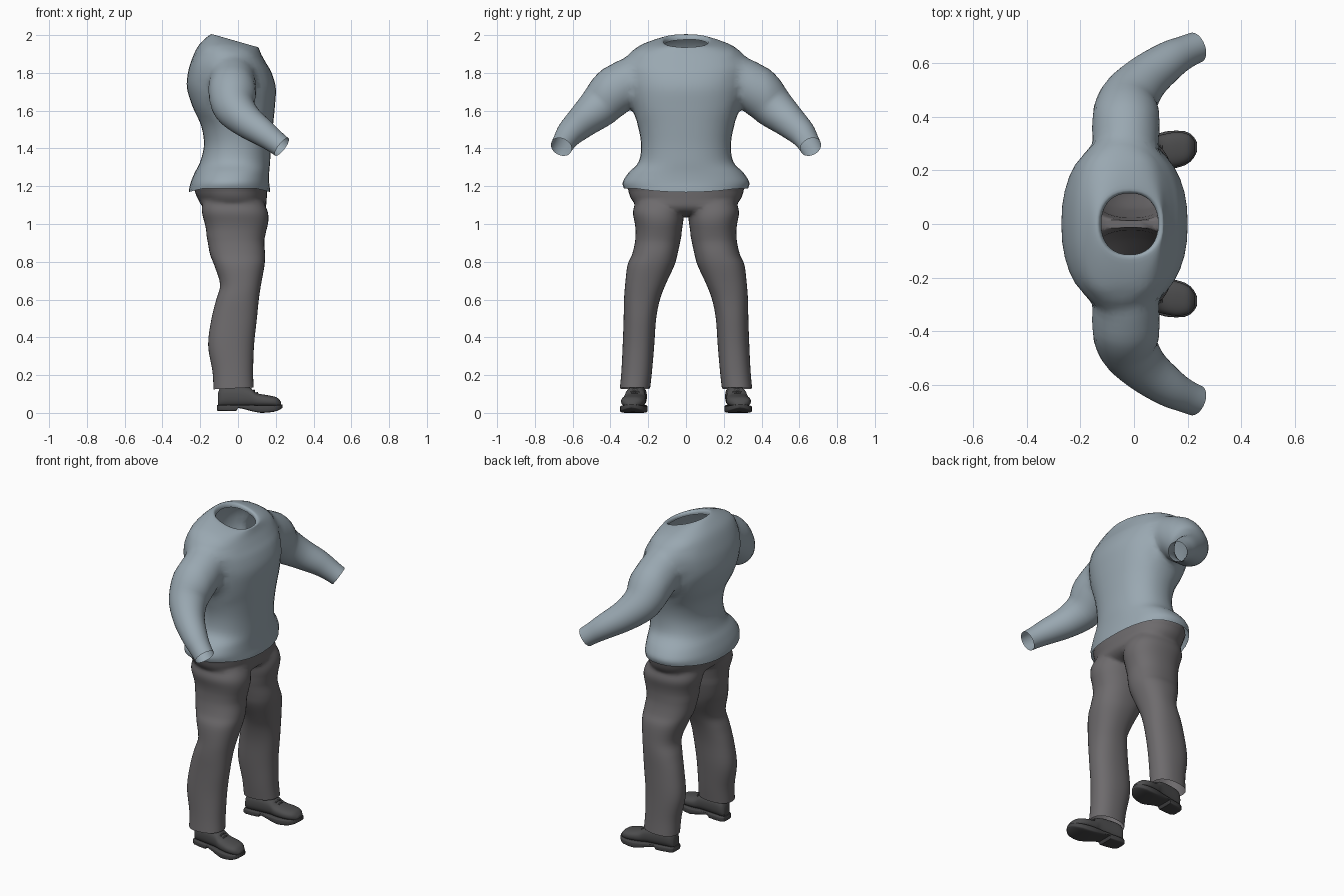
import bpy, bmesh, math
from mathutils import Vector

if "Cube" in bpy.data.objects:
    bpy.data.objects.remove(bpy.data.objects["Cube"])

SIDES = 36


def material(name, color):
    m = bpy.data.materials.new(name)
    m.use_nodes = True
    m.diffuse_color = (*color, 1)
    bsdf = m.node_tree.nodes["Principled BSDF"]
    bsdf.inputs["Base Color"].default_value = (*color, 1)
    bsdf.inputs["Roughness"].default_value = 0.8
    return m


SHIRT = material("blue grey knit", (0.32, 0.39, 0.44))
CLOTH = material("grey cloth", (0.155, 0.147, 0.153))
LEATHER = material("dark leather", (0.075, 0.075, 0.077))
SOLE = material("dark rubber", (0.06, 0.06, 0.062))


def smooth_rows(rows, steps):
    """Catmull-Rom interpolation of rows of numbers."""
    out = []
    for i in range(len(rows) - 1):
        a, b, c, d = (rows[max(0, min(len(rows) - 1, i + k))] for k in (-1, 0, 1, 2))
        for s in range(steps):
            t = s / steps
            out.append([q + t * ((r - p) / 2 + t * ((p - 2.5 * q + 2 * r - w / 2)
                        + t * (1.5 * (q - r) + (w - p) / 2)))
                        for p, q, r, w in zip(a, b, c, d)])
    return out + [list(rows[-1])]


def ring(center, u, v, power=2.0):
    """Superellipse around a center with half axes u and v."""
    def bend(k):
        return math.copysign(abs(k) ** (2 / power), k)
    angles = [math.tau * i / SIDES for i in range(SIDES)]
    return [Vector(center) + Vector(u) * bend(math.cos(a)) + Vector(v) * bend(math.sin(a))
            for a in angles]


def loft(name, rings, mat):
    """Closed skin through rings, with one big face at each end."""
    bm = bmesh.new()
    loops = [[bm.verts.new(p) for p in r] for r in rings]
    for a, b in zip(loops, loops[1:]):
        for i in range(SIDES):
            j = (i + 1) % SIDES
            bm.faces.new((a[i], a[j], b[j], b[i]))
    bm.faces.new(loops[0])
    bm.faces.new(loops[-1])
    bmesh.ops.recalc_face_normals(bm, faces=bm.faces)
    me = bpy.data.meshes.new(name)
    bm.to_mesh(me)
    bm.free()
    me.materials.append(mat)
    ob = bpy.data.objects.new(name, me)
    bpy.context.collection.objects.link(ob)
    return ob


def upright(rows, power, steps=4):
    """Rings from rows of z, x min, x max, y min, y max, tilt."""
    return [ring(((a + b) / 2, (c + d) / 2, z), ((b - a) / 2, 0, tilt * (b - a) / 2),
                 (0, (d - c) / 2, 0), power)
            for z, a, b, c, d, tilt in smooth_rows(rows, steps)]


def shade(ob, angle):
    bpy.ops.object.select_all(action='DESELECT')
    ob.select_set(True)
    bpy.context.view_layer.objects.active = ob
    bpy.ops.object.shade_smooth_by_angle(angle=math.radians(angle))


def fuse(base, parts, near_seam):
    """Unite parts with the base, open the ends and soften the seams."""
    for p in parts:
        mod = base.modifiers.new("join", 'BOOLEAN')
        mod.operation, mod.solver, mod.object = 'UNION', 'EXACT', p
    bpy.context.view_layer.update()
    me = bpy.data.meshes.new_from_object(base.evaluated_get(bpy.context.evaluated_depsgraph_get()))
    base.modifiers.clear()
    base.data = me
    for p in parts:
        bpy.data.objects.remove(p)
    bm = bmesh.new()
    bm.from_mesh(me)
    caps = [f for f in bm.faces if len(f.verts) > SIDES * 0.7]
    bmesh.ops.delete(bm, geom=caps, context='FACES')
    bmesh.ops.remove_doubles(bm, verts=bm.verts, dist=0.004)
    soft = [v for v in bm.verts if not v.is_boundary and near_seam(v.co)]
    for _ in range(6):
        bmesh.ops.smooth_vert(bm, verts=soft, factor=0.5,
                              use_axis_x=True, use_axis_y=True, use_axis_z=True)
    bm.to_mesh(me)
    bm.free()
    shade(base, 60)


# Sweater body, from hem to rolled collar: z, back, front, half width, tilt
body = [(1.18, -.26, .17, .325, 0), (1.22, -.25, .165, .335, 0), (1.27, -.23, .165, .305, 0),
        (1.33, -.20, .17, .25, 0), (1.42, -.18, .175, .238, 0), (1.52, -.195, .185, .255, 0),
        (1.62, -.24, .195, .295, 0), (1.72, -.27, .2, .315, 0), (1.80, -.265, .178, .33, 0),
        (1.86, -.245, .15, .33, -.05), (1.915, -.215, .125, .295, -.12),
        (1.952, -.175, .113, .215, -.2), (1.97, -.14, .108, .135, -.28),
        (1.962, -.125, .093, .117, -.28), (1.945, -.122, .09, .115, -.28)]
rings = upright([(z, a, b, -w, w, t) for z, a, b, w, t in body], 2.25)
for p in rings[0]:
    p.z += 0.09 * p.y ** 2 / 0.33 - 0.012
sweater = loft("sweater", rings, SHIRT)

# Sleeves: x, y, z, radius along a bent path
sleeve = [(-.03, .20, 1.79, .095), (-.03, .29, 1.765, .122), (-.03, .38, 1.70, .13),
          (-.02, .46, 1.62, .112), (.04, .54, 1.55, .09), (.13, .61, 1.485, .073),
          (.19, .642, 1.44, .062), (.232, .66, 1.408, .058)]


def sleeve_rings(side):
    path = smooth_rows(sleeve, 4)
    out = []
    for i, (x, y, z, r) in enumerate(path):
        a, b = path[max(i - 1, 0)], path[min(i + 1, len(path) - 1)]
        t = (Vector(b[:3]) - Vector(a[:3])).normalized()
        u = t.cross(Vector((0, .7, .7))).normalized()
        v = t.cross(u)
        out.append([Vector((p.x, p.y * side, p.z)) for p in ring((x, y, z), u * r, v * r)])
    return out


arms = [loft("sleeve", sleeve_rings(s), SHIRT) for s in (1, -1)]
fuse(sweater, arms, lambda c: .25 < abs(c.y) < .42 and c.z > 1.54)

# Trousers: hips, then a leg on each side
hips = [(1.045, -.10, .07, -.05, .05, 0), (1.06, -.15, .12, -.16, .16, 0),
        (1.09, -.19, .15, -.25, .25, 0), (1.13, -.215, .155, -.295, .295, 0),
        (1.18, -.235, .158, -.312, .312, 0), (1.23, -.225, .15, -.305, .305, 0)]
leg = [(.13, -.13, .083, .19, .35, .05), (.22, -.135, .08, .18, .342, 0),
       (.36, -.158, .085, .168, .335, 0), (.5, -.14, .1, .158, .33, 0),
       (.6, -.115, .11, .138, .328, 0), (.68, -.095, .122, .108, .322, 0),
       (.78, -.125, .14, .062, .31, 0), (.84, -.148, .143, .045, .285, 0),
       (.92, -.163, .14, .028, .268, 0), (1.0, -.178, .163, .014, .272, 0),
       (1.06, -.195, .163, .008, .285, 0), (1.11, -.19, .14, .015, .27, 0),
       (1.15, -.17, .11, .04, .25, 0)]
trousers = loft("trousers", upright(hips, 2.3), CLOTH)
legs = []
for s in (1, -1):
    skin = upright(leg, 2.3)
    legs.append(loft("leg", [[Vector((p.x, p.y * s, p.z)) for p in r] for r in skin], CLOTH))
fuse(trousers, legs, lambda c: .96 < c.z < 1.18)

# Shoes: rows of x, half width, bottom, top
upper = [(-.107, .028, .03, .10), (-.085, .045, .03, .14), (-.01, .05, .03, .145),
         (.06, .054, .03, .135), (.10, .06, .03, .105), (.16, .064, .03, .093),
         (.205, .05, .03, .082), (.228, .022, .03, .058)]
sole = [(-.112, .03, .012, .04), (-.095, .047, .01, .042), (-.01, .052, .01, .042),
        (0, .053, .026, .042), (.05, .058, .015, .042), (.12, .071, 0, .04),
        (.19, .064, .006, .04), (.223, .04, .018, .043), (.236, .014, .028, .046)]


def foot_line(x):
    return .262 + .11 * x


def shoe_part(name, rows, side, power, steps, mat):
    rings = [ring((x, side * foot_line(x), (a + b) / 2), (0, w, 0), (0, 0, (b - a) / 2), power)
             for x, w, a, b in smooth_rows(rows, steps)]
    shade(loft(name, rings, mat), 45)


for s, label in ((1, "left"), (-1, "right")):
    shoe_part(label + "_shoe_upper", upper, s, 2.4, 4, LEATHER)
    shoe_part(label + "_shoe_sole", sole, s, 6, 2, SOLE)
    # Laces lie across the instep
    for i in range(3):
        x, z = .068 + .017 * i, .13 - .012 * i
        lace = [ring((x, s * foot_line(x) + k * .03, z - .012 * k * k),
                     (.004, 0, 0), (0, 0, .005)) for k in (-1, -.5, 0, .5, 1)]
        shade(loft(f"{label}_lace_{i + 1}", lace, LEATHER), 45)
